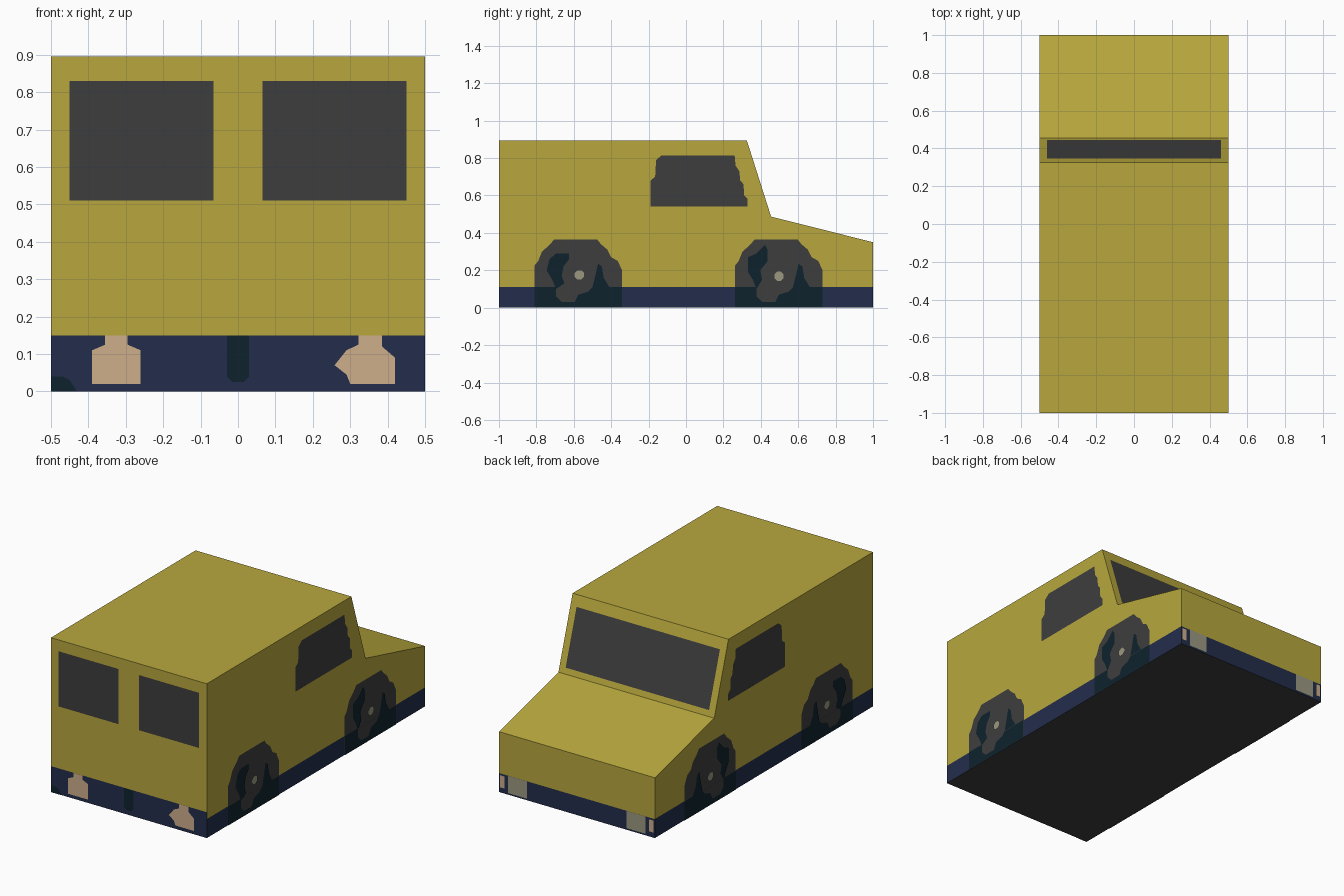
import bpy, bmesh, math
from mathutils import Vector

if "Cube" in bpy.data.objects:
    bpy.data.objects.remove(bpy.data.objects["Cube"])


def material(name, rgb):
    m = bpy.data.materials.new(name)
    m.diffuse_color = (*rgb, 1)
    m.use_nodes = True
    m.node_tree.nodes["Principled BSDF"].inputs["Base Color"].default_value = m.diffuse_color
    return m


YELLOW = material("mustard yellow", (0.48, 0.39, 0.047))
GREY = material("dark grey", (0.048, 0.048, 0.048))
NAVY = material("navy", (0.0165, 0.027, 0.071))
TEAL = material("dark teal", (0.0048, 0.0165, 0.027))
TAN = material("light tan", (0.62, 0.43, 0.26))
PALE = material("pale grey", (0.33, 0.315, 0.22))

# Body: side profile extruded across the width
profile = [(-1, 0), (1, 0), (1, 0.35), (0.455, 0.487), (0.325, 0.895), (-1, 0.895)]
bm = bmesh.new()
base = bm.faces.new([bm.verts.new((-0.5, y, z)) for y, z in profile])
ext = bmesh.ops.extrude_face_region(bm, geom=[base])
bmesh.ops.translate(bm, vec=(1, 0, 0),
                    verts=[g for g in ext["geom"] if isinstance(g, bmesh.types.BMVert)])
# Cut lines for the lower skirt, then colour by height and direction
for h in (0.11, 0.15):
    bmesh.ops.bisect_plane(bm, geom=bm.verts[:] + bm.edges[:] + bm.faces[:],
                           plane_co=(0, 0, h), plane_no=(0, 0, 1))
bmesh.ops.recalc_face_normals(bm, faces=bm.faces[:])
for f in bm.faces:
    skirt = 0.15 if f.normal.y < -0.5 else 0.11
    if f.normal.z < -0.5:
        f.material_index = 2
    elif max(v.co.z for v in f.verts) < skirt + 0.001:
        f.material_index = 1
me = bpy.data.meshes.new("van_body")
bm.to_mesh(me)
bm.free()
for m in (YELLOW, NAVY, GREY):
    me.materials.append(m)
bpy.context.collection.objects.link(bpy.data.objects.new("van_body", me))

# Surfaces that painted plates lie on: (map 2D point to 3D, outward normal)
slope = Vector((0, 0.408, 0.13)).normalized()
SURF = {
    "right": (lambda a, b: (0.5, a, b), Vector((1, 0, 0))),
    "left": (lambda a, b: (-0.5, a, b), Vector((-1, 0, 0))),
    "rear": (lambda a, b: (a, -1, b), Vector((0, -1, 0))),
    "nose": (lambda a, b: (a, 1, b), Vector((0, 1, 0))),
    "screen": (lambda a, t: (a, 0.325 + 0.13 * t, 0.895 - 0.408 * t), slope),
}


def plate(name, surf, pts, mat, layer=1):
    fn, n = SURF[surf]
    bm = bmesh.new()
    f = bm.faces.new([bm.verts.new(Vector(fn(a, b)) + n * 0.0015 * layer) for a, b in pts])
    f.normal_update()
    if f.normal.dot(n) < 0:
        f.normal_flip()
    me = bpy.data.meshes.new(name)
    bm.to_mesh(me)
    bm.free()
    me.materials.append(mat)
    bpy.context.collection.objects.link(bpy.data.objects.new(name, me))


def rect(a0, a1, b0, b1):
    return [(a0, b0), (a1, b0), (a1, b1), (a0, b1)]


# Wheel shapes, relative to the wheel centre along y
tyre = [(-.235, 0), (-.235, .225), (-.215, .25), (-.195, .3), (-.155, .335), (-.13, .365),
        (.1, .365), (.12, .34), (.155, .31), (.175, .27), (.21, .25), (.233, .2), (.233, 0)]
tread = [(-.12, .11), (-.12, .06), (-.09, .03), (-.02, .03), (.0, .07), (.05, .085), (.075, .11)]
glint_back = [(-.12, .1), (-.14, .15), (-.17, .2), (-.155, .26), (-.12, .29), (-.05, .29),
              (-.05, .26), (-.08, .22), (-.09, .17), (-.075, .13)]
glint_front = [(-.12, .1), (-.14, .15), (-.165, .19), (-.165, .27), (-.12, .29), (-.075, .335),
               (-.06, .31), (-.06, .25), (-.1, .2), (-.09, .15)]
spoke = [(.075, .11), (.09, .17), (.105, .235), (.125, .22), (.135, .16), (.165, .11)]
window = [(-.19, .54), (-.19, .68), (-.165, .7), (-.16, .79), (-.13, .815), (.26, .815),
          (.265, .76), (.285, .73), (.29, .68), (.308, .66), (.31, .6), (.33, .58), (.33, .54)]

for side in ("left", "right"):
    plate(side + "_window", side, window, GREY)
    for end, cy, hy, hz, glint in (("rear", -.575, -.57, .175, glint_back),
                                   ("front", .497, .497, .168, glint_front)):
        n = f"{side}_{end}_wheel"
        for part, pts, mat, layer in (("tyre", tyre, GREY, 1),
                                      ("lower", rect(-.235, .233, 0, .11), TEAL, 2),
                                      ("tread", tread, GREY, 3),
                                      ("glint", glint, TEAL, 4),
                                      ("spoke", spoke, TEAL, 4)):
            plate(n + "_" + part, side, [(cy + a, b) for a, b in pts], mat, layer)
        plate(n + "_hub", side, [(hy + .027 * math.cos(i * math.pi / 4 + math.pi / 8),
                                  hz + .027 * math.sin(i * math.pi / 4 + math.pi / 8))
                                 for i in range(8)], PALE, 5)

# Windscreen
plate("windscreen", "screen", rect(-.46, .46, .15, .92), GREY)

# Windows and lights mirrored left and right
for s, tag in ((-1, "left"), (1, "right")):
    plate(tag + "_rear_window", "rear", rect(.065 * s, .45 * s, .51, .83), GREY)
    plate(tag + "_headlight", "nose", rect(.32 * s, .44 * s, .01, .11), PALE)
    plate(tag + "_marker", "nose", rect(.465 * s, .493 * s, .03, .1), TAN)

# Tail lights and tow bar on the skirt
plate("left_tail_light", "rear", [(-.39, .02), (-.26, .02), (-.26, .11), (-.295, .125), (-.295, .15),
                                  (-.355, .15), (-.355, .125), (-.39, .11)], TAN)
plate("right_tail_light", "rear", [(.3, .02), (.42, .02), (.42, .09), (.385, .12), (.385, .15),
                                   (.322, .15), (.322, .125), (.29, .11), (.258, .07), (.29, .045)], TAN)
plate("tow_bar", "rear", [(-.03, .15), (-.03, .04), (-.015, .025), (.015, .025), (.03, .04), (.03, .15)], TEAL)
plate("corner_patch", "rear", [(-.5, 0), (-.43, 0), (-.45, .03), (-.47, .04), (-.5, .04)], TEAL)
